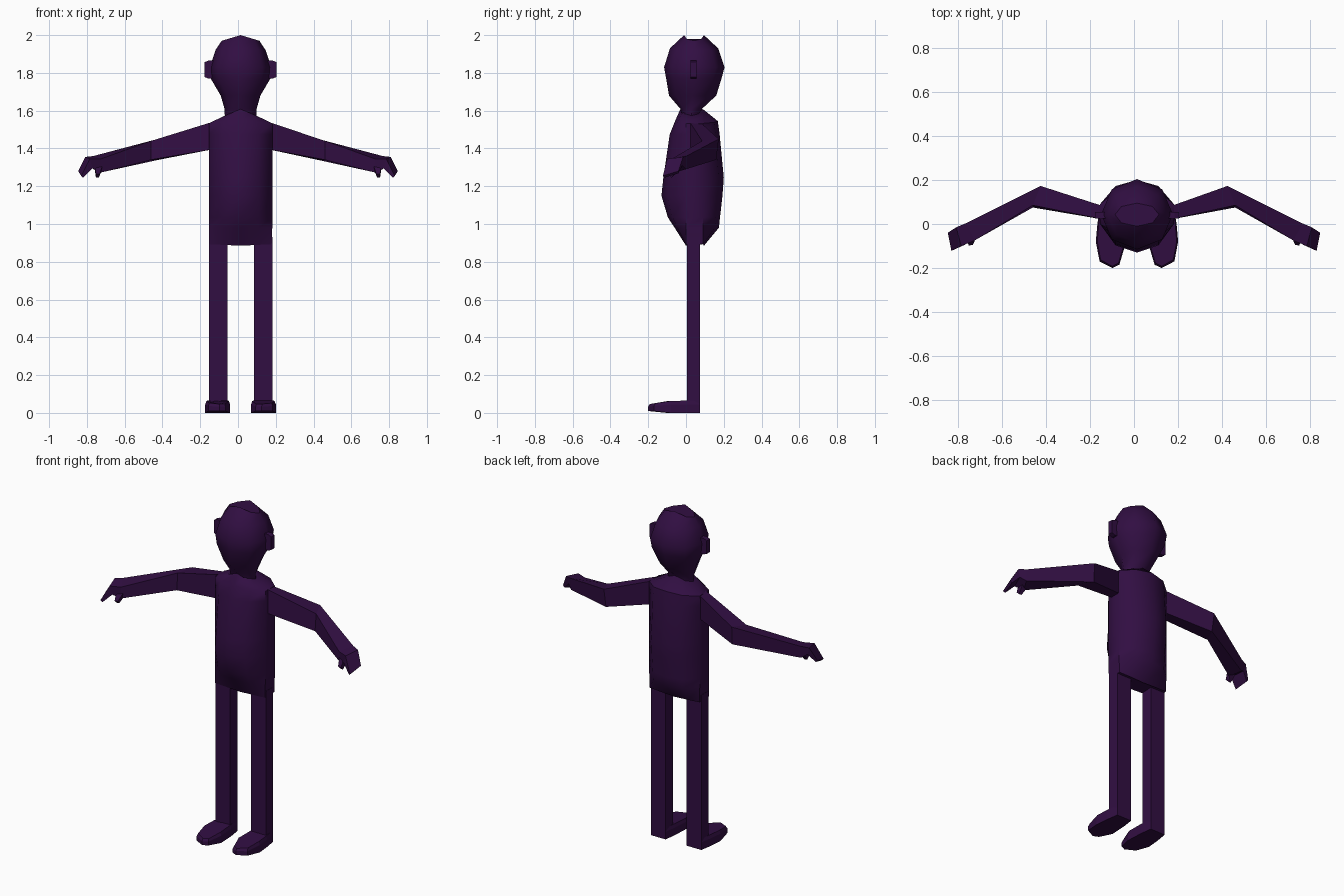
import bpy, bmesh, math

CX = 0.0135  # centre line of the body

purple = bpy.data.materials.new("dark_purple")
purple.diffuse_color = (0.031, 0.0045, 0.055, 1)


def loft(name, rings, smooth=None):
    """Skin a list of equal-length point rings and cap both ends."""
    bm = bmesh.new()
    rows = [[bm.verts.new(p) for p in r] for r in rings]
    n = len(rows[0])
    for a, b in zip(rows, rows[1:]):
        for i in range(n):
            j = (i + 1) % n
            bm.faces.new((a[i], a[j], b[j], b[i]))
    bm.faces.new(rows[0][::-1])
    bm.faces.new(rows[-1])
    bmesh.ops.recalc_face_normals(bm, faces=bm.faces)
    me = bpy.data.meshes.new(name)
    bm.to_mesh(me)
    bm.free()
    me.materials.append(purple)
    ob = bpy.data.objects.new(name, me)
    bpy.context.collection.objects.link(ob)
    if smooth:
        bpy.ops.object.select_all(action='DESELECT')
        ob.select_set(True)
        bpy.context.view_layer.objects.active = ob
        bpy.ops.object.shade_smooth_by_angle(angle=math.radians(smooth))
    return ob


def box(name, x0, x1, y0, y1, z0, z1):
    return loft(name, [[(x0, y0, z), (x1, y0, z), (x1, y1, z), (x0, y1, z)] for z in (z0, z1)])


def head_ring(z, yf, yb, hw, drop=0.0):
    """Octagon with a vertex at front and back; sides may sit lower."""
    pts = []
    for i in range(8):
        a = i * math.pi / 4
        s, c = math.sin(a), math.cos(a)
        pts.append((CX + hw * s, (yf + yb) / 2 - (yb - yf) / 2 * c, z - drop * abs(s)))
    return pts


def torso_ring(z, yf, yb, hw, drop=0.0):
    """Rounded front and back with a narrow flat panel on each side."""
    sf, sb = max(yf, 0.0), min(yb, 0.09)
    f2, b2 = yf + (sf - yf) * 0.25, yb + (sb - yb) * 0.25
    half = [(0, yf), (0.58, f2), (1, sf), (1, sb), (0.58, b2), (0, yb)]
    ring = half + [(-x, y) for x, y in half[4:0:-1]]
    return [(CX + x * hw, y, z - drop * abs(x)) for x, y in ring]


# Head and neck
loft("head", [head_ring(*r) for r in (
    (1.565, -0.02, 0.08, 0.083),
    (1.61, -0.03, 0.085, 0.085),
    (1.68, -0.09, 0.16, 0.105),
    (1.77, -0.105, 0.188, 0.158),
    (1.83, -0.116, 0.204, 0.163),
    (1.93, -0.085, 0.17, 0.133, 0.01),
    (2.0, -0.01, 0.095, 0.1, 0.03))], 45)

# Torso
loft("torso", [torso_ring(*r) for r in (
    (0.885, 0.0, 0.095, 0.165, -0.008),
    (0.98, -0.06, 0.174, 0.168),
    (1.035, -0.096, 0.18, 0.168),
    (1.15, -0.13, 0.193, 0.168),
    (1.245, -0.12, 0.2, 0.168),
    (1.475, -0.086, 0.178, 0.168),
    (1.545, -0.058, 0.168, 0.168, 0.012),
    (1.608, -0.03, 0.09, 0.085, 0.035))], 45)

# Arm cross-sections: front top, back top, back bottom, front bottom
ROOT = [(0.15, 0.02, 1.54), (0.15, 0.08, 1.535), (0.15, 0.08, 1.395), (0.15, 0.02, 1.395)]
ARM = [
    [(0.46, 0.085, 1.44), (0.425, 0.173, 1.45), (0.42, 0.16, 1.34), (0.46, 0.075, 1.34)],
    [(0.725, -0.075, 1.345), (0.765, 0.003, 1.36), (0.765, 0.0, 1.29), (0.73, -0.065, 1.272)],
    [(0.785, -0.10, 1.345), (0.808, -0.015, 1.355), (0.795, -0.02, 1.31), (0.77, -0.095, 1.295)],
    [(0.83, -0.122, 1.255), (0.846, -0.04, 1.28), (0.835, -0.04, 1.268), (0.82, -0.115, 1.245)],
]
THUMB = [
    [(0.715, -0.055, 1.32), (0.76, -0.06, 1.33), (0.76, -0.03, 1.30), (0.715, -0.03, 1.30)],
    [(0.732, -0.095, 1.265), (0.752, -0.098, 1.265), (0.752, -0.078, 1.245), (0.737, -0.075, 1.245)],
]
# Foot outline from heel round the toe: offset from centre line, y, top height
FOOT = [(0.07, 0.075, 0.065), (0.168, 0.075, 0.065), (0.18, 0.0, 0.065), (0.187, -0.08, 0.063),
        (0.17, -0.17, 0.052), (0.112, -0.2, 0.047), (0.08, -0.185, 0.047), (0.055, -0.1, 0.062),
        (0.06, 0.0, 0.065)]

for side, s in (("left", -1), ("right", 1)):
    # Arm with hand, and thumb
    arm = [[(CX + s * x, y, z) for x, y, z in ROOT]]
    arm += [[(s * x, y, z) for x, y, z in r] for r in ARM]
    loft(side + "_arm", arm)
    loft(side + "_thumb", [[(s * x, y, z) for x, y, z in r] for r in THUMB])

    # Leg
    xs = sorted((CX + s * 0.07, CX + s * 0.168))
    box(side + "_leg", xs[0], xs[1], 0.005, 0.075, 0.03, 0.93)

    # Foot
    loft(side + "_foot", [[(CX + s * x, y, 0.0 if y > -0.15 else 0.01) for x, y, z in FOOT],
                          [(CX + s * x, y, z * 0.7) for x, y, z in FOOT],
                          [(CX + s * (0.12 + (x - 0.12) * 0.9), y + (0.008 if y < -0.15 else 0), z)
                           for x, y, z in FOOT]])

    # Ear, tapered outward
    loft(side + "_ear", [[(CX + s * x, y, z) for y, z in
                          ((0.025, 1.77 + t), (0.055, 1.77 + t), (0.055, 1.865 - t), (0.025, 1.865 - t))]
                         for x, t in ((0.135, 0.0), (0.17, 0.0), (0.19, 0.008))])
